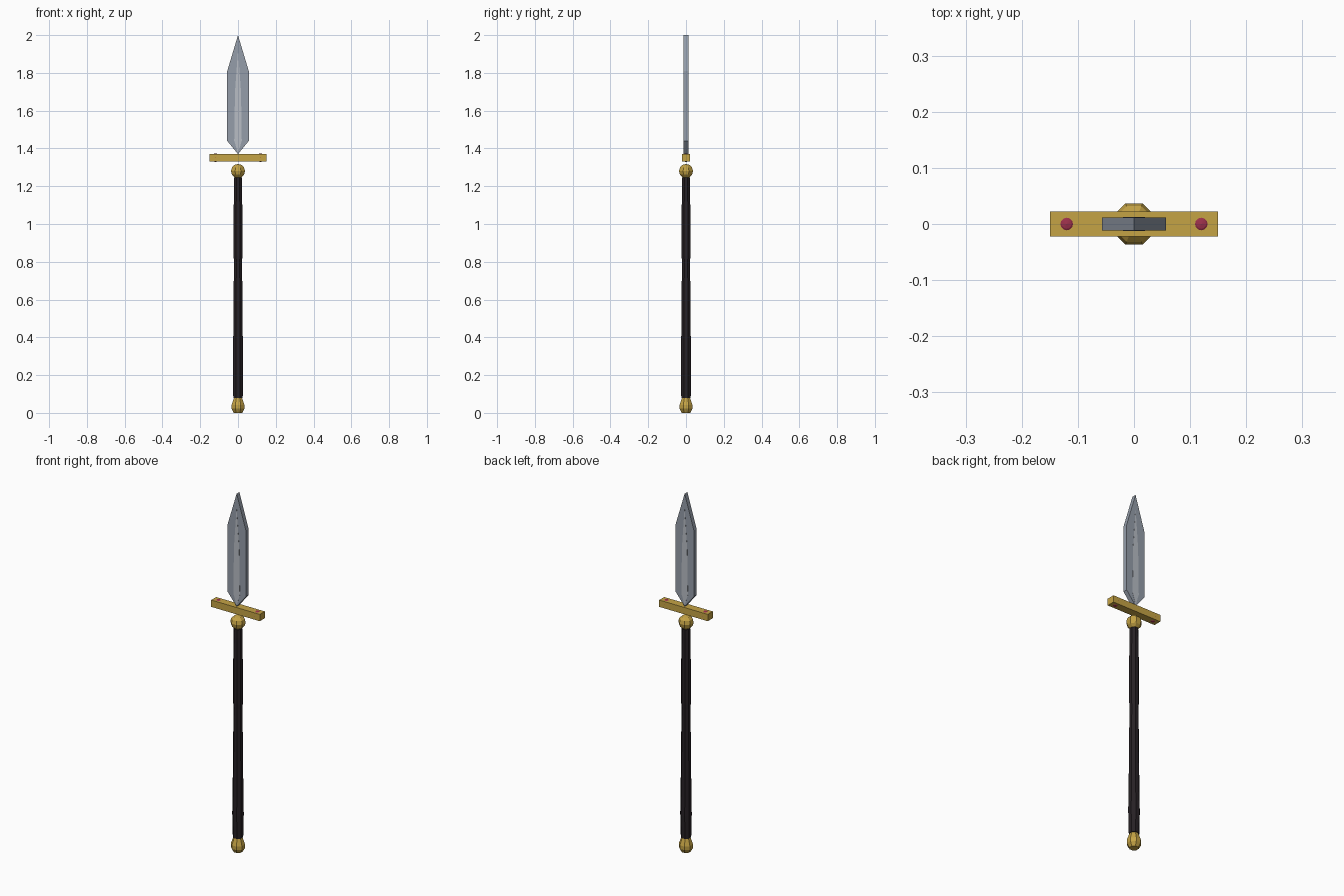
import bpy, bmesh
from math import pi, cos, sin

if "Cube" in bpy.data.objects:
    bpy.data.objects.remove(bpy.data.objects["Cube"])


def material(name, color):
    m = bpy.data.materials.new(name)
    m.diffuse_color = (*color, 1)
    m.use_nodes = True
    m.node_tree.nodes["Principled BSDF"].inputs["Base Color"].default_value = m.diffuse_color
    return m


STEEL = material("steel", (0.30, 0.34, 0.40))
BRIGHT = material("bright_steel", (0.48, 0.51, 0.56))
GOLD = material("gold", (0.56, 0.37, 0.06))
GRIP = material("dark_grip", (0.02, 0.015, 0.018))
GEM = material("red_gem", (0.33, 0.03, 0.07))


def make(name, bm, mat):
    bmesh.ops.recalc_face_normals(bm, faces=bm.faces)
    me = bpy.data.meshes.new(name)
    bm.to_mesh(me)
    bm.free()
    me.materials.append(mat)
    ob = bpy.data.objects.new(name, me)
    bpy.context.collection.objects.link(ob)
    return ob


def lathe(name, profile, mat, sides=8):
    """Faceted turned part with flats facing the axes; profile is (radius, z)."""
    bm = bmesh.new()
    rings = [[bm.verts.new((r * cos(2 * pi * (i + .5) / sides),
                            r * sin(2 * pi * (i + .5) / sides), z))
              for i in range(sides)] for r, z in profile]
    for a, b in zip(rings, rings[1:]):
        for i in range(sides):
            j = (i + 1) % sides
            bm.faces.new((a[i], a[j], b[j], b[i]))
    bm.faces.new(rings[0])
    bm.faces.new(rings[-1])
    return make(name, bm, mat)


def plate(name, half_outline, depth, mat):
    """Flat plate from a right-hand outline (x, z), mirrored to the left."""
    pts = half_outline + [(-x, z) for x, z in reversed(half_outline) if x > 0]
    bm = bmesh.new()
    front = [bm.verts.new((x, -depth, z)) for x, z in pts]
    back = [bm.verts.new((x, depth, z)) for x, z in pts]
    bm.faces.new(front)
    bm.faces.new(back)
    for i in range(len(pts)):
        j = (i + 1) % len(pts)
        bm.faces.new((front[i], front[j], back[j], back[i]))
    return make(name, bm, mat)


# Shaft fittings
lathe("pommel", [(.024, 0), (.037, .022), (.037, .042), (.021, .085)], GOLD)
lathe("shaft", [(.027, .08), (.030, .21), (.029, .27), (.026, .50), (.0235, .80),
                (.025, .83), (.025, 1.03), (.0235, 1.20), (.022, 1.245)], GRIP)
lathe("collar_ball", [(.0395 * sin(t * pi / 6) + .0005, 1.28 - .038 * cos(t * pi / 6))
                      for t in range(7)], GOLD)

# Blade with a bright centre strip on both faces
plate("blade", [(0, 1.37), (.057, 1.44), (.057, 1.81), (0, 2.0)], .012, STEEL)
plate("blade_strip", [(0, 1.375), (.02, 1.44), (.016, 1.70), (0, 1.92)], .0127, BRIGHT)

# Crossguard
bm = bmesh.new()
bmesh.ops.create_cube(bm, size=1)
bmesh.ops.scale(bm, vec=(.30, .044, .038), verts=bm.verts)
bmesh.ops.translate(bm, vec=(0, 0, 1.351), verts=bm.verts)
make("crossguard", bm, GOLD)

# Gems set through the guard ends
for side, label in ((-1, "left"), (1, "right")):
    bm = bmesh.new()
    bmesh.ops.create_uvsphere(bm, u_segments=12, v_segments=8, radius=.0225)
    bmesh.ops.translate(bm, vec=(side * .12, 0, 1.351), verts=bm.verts)
    make("gem_" + label, bm, GEM)
